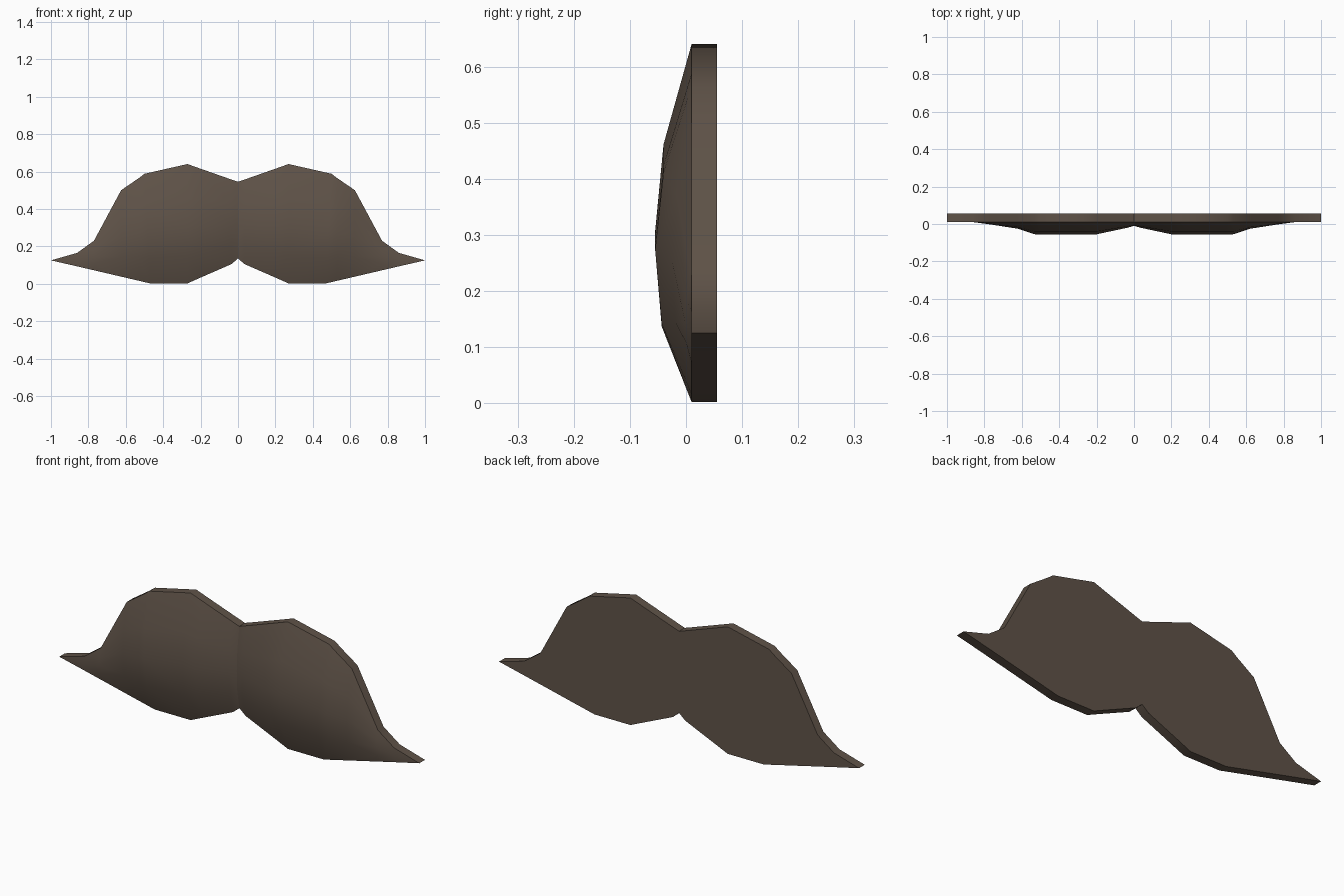
import bpy, bmesh, math

if "Cube" in bpy.data.objects:
    bpy.data.objects.remove(bpy.data.objects["Cube"], do_unlink=True)

# dark brown hair
brown = bpy.data.materials.new("dark_brown")
brown.use_nodes = True
color = (0.115, 0.086, 0.065, 1)
brown.diffuse_color = color
bsdf = brown.node_tree.nodes["Principled BSDF"]
bsdf.inputs["Base Color"].default_value = color
bsdf.inputs["Roughness"].default_value = 0.8

FRONT, BACK = 0.01, 0.055

# stations of one half: lower edge (x, z), upper edge (x, z), bulge depth
stations = [
    ((0, .135), (0, .545), .02),
    ((.035, .105), (.035, .557), .03),
    ((.2, .033), (.2, .615), .065),
    ((.27, .002), (.27, .64), .065),
    ((.47, .002), (.5, .588), .065),
    ((.53, .016), (.53, .565), .065),
    ((.62, .037), (.625, .5), .035),
    ((.77, .072), (.77, .23), .012),
    ((.86, .093), (.86, .165), 0),
]
# domed cross-section: fraction from lower to upper edge, share of depth
section = [(0, 0), (.23, .82), (.47, 1), (.72, .77), (1, 0)]

bm = bmesh.new()
front = []
for (bx, bz), (tx, tz), depth in stations:
    front.append([bm.verts.new((bx + (tx - bx) * f, FRONT - depth * d, bz + (tz - bz) * f))
                  for f, d in section])
tip = bm.verts.new((1, FRONT, .125))

# domed front
for a, b in zip(front, front[1:]):
    for i in range(len(section) - 1):
        bm.faces.new((a[i], b[i], b[i + 1], a[i + 1]))
for i in range(len(section) - 1):
    bm.faces.new((front[-1][i], tip, front[-1][i + 1]))

# rim walls and flat back
outline = [c[0] for c in front] + [tip] + [c[-1] for c in reversed(front)]
rear = [bm.verts.new((v.co.x, BACK, v.co.z)) for v in outline]
for i in range(len(outline) - 1):
    bm.faces.new((outline[i], rear[i], rear[i + 1], outline[i + 1]))
bm.faces.new(list(reversed(rear)))
bmesh.ops.recalc_face_normals(bm, faces=bm.faces)
# keep the front facing outwards on the open half
if sum(f.normal.y * f.calc_area() for f in bm.faces if f.calc_center_median().y < FRONT) > 0:
    bmesh.ops.reverse_faces(bm, faces=bm.faces)

mesh = bpy.data.meshes.new("moustache")
bm.to_mesh(mesh)
bm.free()
mesh.materials.append(brown)
moustache = bpy.data.objects.new("moustache", mesh)
bpy.context.collection.objects.link(moustache)

# smooth shading with sharp rim
bpy.ops.object.select_all(action="DESELECT")
moustache.select_set(True)
bpy.context.view_layer.objects.active = moustache
bpy.ops.object.shade_smooth_by_angle(angle=math.radians(35))

# other half, with a crisp parting in the middle
mirror = moustache.modifiers.new("Mirror", "MIRROR")
mirror.use_mirror_merge = False
